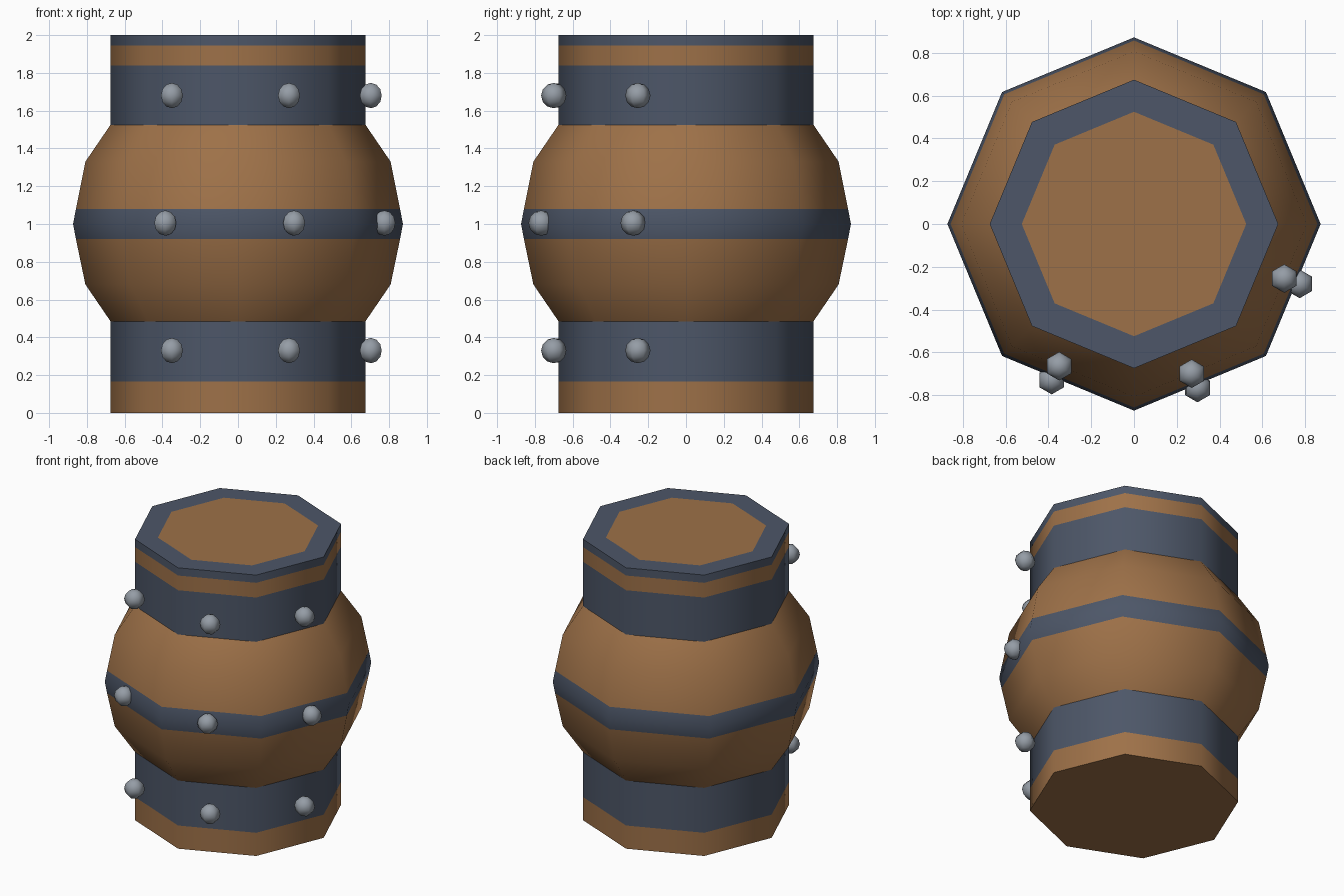
import bpy, bmesh, math
from mathutils import Matrix

if "Cube" in bpy.data.objects:
    bpy.data.objects.remove(bpy.data.objects["Cube"])


def material(name, colour):
    m = bpy.data.materials.new(name)
    m.diffuse_color = (*colour, 1)
    m.use_nodes = True
    m.node_tree.nodes["Principled BSDF"].inputs["Base Color"].default_value = m.diffuse_color
    return m


wood = material("wood brown", (0.34, 0.165, 0.065))
iron = material("blue grey iron", (0.074, 0.094, 0.138))
steel = material("light steel", (0.30, 0.335, 0.38))


def finish(name, bm, mats):
    mesh = bpy.data.meshes.new(name)
    bm.to_mesh(mesh)
    bm.free()
    for m in mats:
        mesh.materials.append(m)
    obj = bpy.data.objects.new(name, mesh)
    bpy.context.collection.objects.link(obj)
    return obj


# Barrel: eight-sided lathe; each row is radius, height, colour of the strip above
WOOD, IRON = 0, 1
profile = [
    (0.675, 0.0, WOOD), (0.675, 0.165, IRON), (0.675, 0.485, WOOD),
    (0.808, 0.68, WOOD), (0.858, 0.92, IRON), (0.873, 1.0, IRON),
    (0.858, 1.08, WOOD), (0.808, 1.33, WOOD), (0.675, 1.525, IRON),
    (0.675, 1.84, WOOD), (0.675, 1.945, IRON), (0.675, 2.0, IRON),
    (0.525, 2.0, WOOD),
]
SIDES = 8
bm = bmesh.new()
rings = []
for r, z, _ in profile:
    angles = [2 * math.pi * i / SIDES for i in range(SIDES)]
    rings.append([bm.verts.new((r * math.cos(a), r * math.sin(a), z)) for a in angles])
for (_, _, colour), low, high in zip(profile, rings, rings[1:]):
    for i in range(SIDES):
        j = (i + 1) % SIDES
        f = bm.faces.new((low[i], low[j], high[j], high[i]))
        f.material_index = colour
        f.smooth = True
# Floor and lid panel
bm.faces.new(rings[0][::-1]).material_index = WOOD
bm.faces.new(rings[-1]).material_index = WOOD
# Crisp edges at the rims and where the belly meets the necks
for k in (0, 2, 8, 11):
    for i in range(SIDES):
        bm.edges.get((rings[k][i], rings[k][(i + 1) % SIDES])).smooth = False
finish("barrel", bm, [wood, iron])

# Rivets: three on each hoop
neck = [(-0.35, -0.665), (0.27, -0.70), (0.703, -0.255)]
belly = [(-0.385, -0.73), (0.297, -0.767), (0.775, -0.28)]
for label, spots, z in (("lower", neck, 0.33), ("middle", belly, 1.005), ("upper", neck, 1.68)):
    bm = bmesh.new()
    for x, y in spots:
        bmesh.ops.create_uvsphere(bm, u_segments=6, v_segments=6, radius=0.067,
                                  matrix=Matrix.Translation((x, y, z)))
    for f in bm.faces:
        f.smooth = True
    finish(label + "_rivets", bm, [steel])
